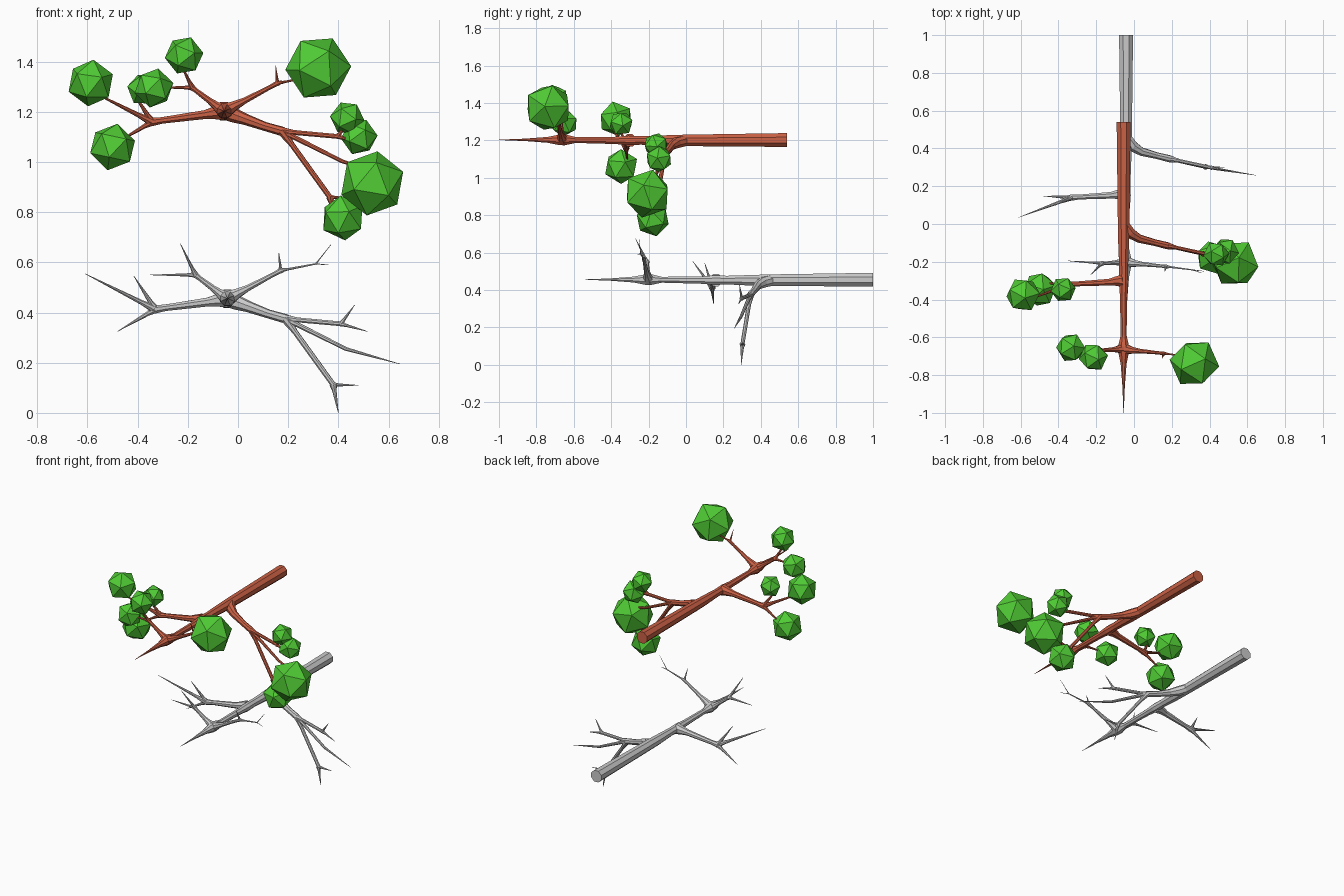
import bpy, bmesh, math, random
from mathutils import Vector, Euler

random.seed(4)
OFFSET = Vector((-0.013, -0.46, 0.747))   # leafy branch relative to the bare one


def material(name, rgb):
    m = bpy.data.materials.new(name)
    m.diffuse_color = (*rgb, 1)
    return m


BARK = material("bark", (0.60, 0.12, 0.06))
LEAF = material("leaf", (0.08, 0.60, 0.035))


def tube(bm, pts, sides=8):
    """Tapered faceted limb through (x, y, z, radius) points."""
    pos = [Vector(p[:3]) for p in pts]
    rings, q, last = [], None, None
    for i, p in enumerate(pos):
        d = (pos[min(i + 1, len(pos) - 1)] - pos[max(i - 1, 0)]).normalized()
        q = d.to_track_quat('Z', 'X') if q is None else last.rotation_difference(d) @ q
        last = d
        ring = []
        for k in range(sides):
            a = math.tau * (k + 0.5) / sides
            ring.append(bm.verts.new(p + q @ Vector((math.cos(a), math.sin(a), 0)) * pts[i][3]))
        rings.append(ring)
    for a, b in zip(rings, rings[1:]):
        for k in range(sides):
            n = (k + 1) % sides
            bm.faces.new((a[k], a[n], b[n], b[k]))
    bm.faces.new(rings[0][::-1])
    bm.faces.new(rings[-1])


def twig(bm, start, end, r0, r1=0.001):
    """Straight twig with a small flare where it leaves its parent."""
    s, e = Vector(start), Vector(end)
    tube(bm, [(*s, r0 * 1.3), (*s.lerp(e, 0.2), r0 * 0.75), (*e, r1)])


def branch(name, offset, mat=None):
    bm = bmesh.new()
    # main stem
    tube(bm, [(-0.042, 1.0, 0.455, 0.04), (-0.042, 0.45, 0.453, 0.033),
              (-0.042, 0.36, 0.452, 0.031), (-0.042, 0.22, 0.453, 0.025),
              (-0.042, 0.15, 0.453, 0.027), (-0.042, 0.08, 0.453, 0.021),
              (-0.042, -0.13, 0.455, 0.017), (-0.042, -0.19, 0.456, 0.032),
              (-0.042, -0.22, 0.456, 0.030), (-0.042, -0.28, 0.456, 0.017),
              (-0.042, -0.40, 0.456, 0.007), (-0.042, -0.54, 0.456, 0.001)])
    # right limb
    a = (0.19, 0.345, 0.375)
    tube(bm, [(-0.035, 0.45, 0.45, 0.03), (-0.005, 0.41, 0.44, 0.03), (0.04, 0.383, 0.424, 0.023),
              (0.12, 0.362, 0.395, 0.018), (*a, 0.019), (0.215, 0.337, 0.363, 0.012)])
    a1, a2, a3 = (0.41, 0.298, 0.355), (0.43, 0.293, 0.255), (0.38, 0.302, 0.112)
    twig(bm, a, a1, 0.014, 0.010)
    twig(bm, a1, (0.465, 0.285, 0.43), 0.009)
    twig(bm, a1, (0.515, 0.28, 0.325), 0.009)
    twig(bm, a, a2, 0.014, 0.008)
    tube(bm, [(*a2, 0.008), (0.645, 0.258, 0.195, 0.001)])
    twig(bm, a, a3, 0.015, 0.011)
    twig(bm, a3, (0.40, 0.295, 0.0), 0.012)
    twig(bm, a3, (0.48, 0.30, 0.11), 0.009)
    # left limb
    b = (-0.33, 0.14, 0.413)
    tube(bm, [(-0.045, 0.16, 0.453, 0.036), (-0.085, 0.157, 0.448, 0.026), (-0.12, 0.152, 0.442, 0.019),
              (-0.29, 0.143, 0.419, 0.014), (*b, 0.018), (-0.355, 0.138, 0.412, 0.010)])
    for tip in ((-0.61, 0.035, 0.555), (-0.415, 0.10, 0.545), (-0.48, 0.148, 0.325)):
        twig(bm, b, tip, 0.013)
    # end fork, right side
    c, c2 = (0.17, -0.225, 0.567), (0.31, -0.243, 0.594)
    tube(bm, [(-0.042, -0.20, 0.455, 0.032), (0.0, -0.208, 0.478, 0.020), (0.04, -0.212, 0.498, 0.013),
              (0.14, -0.222, 0.551, 0.009), (*c, 0.011), (0.19, -0.228, 0.572, 0.006)])
    twig(bm, c, (0.163, -0.25, 0.637), 0.008)
    twig(bm, c, c2, 0.007, 0.003)
    twig(bm, c2, (0.37, -0.25, 0.67), 0.003)
    twig(bm, c2, (0.36, -0.26, 0.59), 0.003)
    # end fork, left side
    d = (-0.17, -0.208, 0.55)
    tube(bm, [(-0.042, -0.20, 0.455, 0.032), (-0.075, -0.203, 0.478, 0.018), (-0.10, -0.205, 0.497, 0.013),
              (-0.155, -0.208, 0.538, 0.010), (*d, 0.013), (-0.18, -0.209, 0.556, 0.007)])
    twig(bm, d, (-0.23, -0.27, 0.675), 0.010)
    twig(bm, d, (-0.35, -0.195, 0.55), 0.009)

    bmesh.ops.recalc_face_normals(bm, faces=bm.faces)
    me = bpy.data.meshes.new(name)
    bm.to_mesh(me)
    bm.free()
    ob = bpy.data.objects.new(name, me)
    ob.location = offset
    bpy.context.collection.objects.link(ob)
    if mat:
        me.materials.append(mat)


branch("bare_branch", Vector((0, 0, 0)))
branch("leafy_branch", OFFSET, BARK)

# faceted leaf clumps: x, y, z, radius
CLUMPS = [(0.32, -0.737, 1.375, 0.133), (-0.215, -0.705, 1.425, 0.078),
          (-0.335, -0.655, 1.295, 0.08), (-0.375, -0.347, 1.29, 0.068),
          (-0.587, -0.375, 1.315, 0.095), (-0.50, -0.347, 1.06, 0.095),
          (0.435, -0.16, 1.175, 0.069), (0.483, -0.145, 1.10, 0.074),
          (0.535, -0.207, 0.915, 0.133), (0.418, -0.178, 0.777, 0.092)]
for i, (x, y, z, r) in enumerate(CLUMPS):
    bpy.ops.mesh.primitive_ico_sphere_add(
        subdivisions=1, radius=r, location=(x, y, z),
        rotation=Euler([random.uniform(0, math.tau) for _ in range(3)]))
    ob = bpy.context.object
    ob.name = f"leaf_clump_{i + 1}"
    ob.data.materials.append(LEAF)
